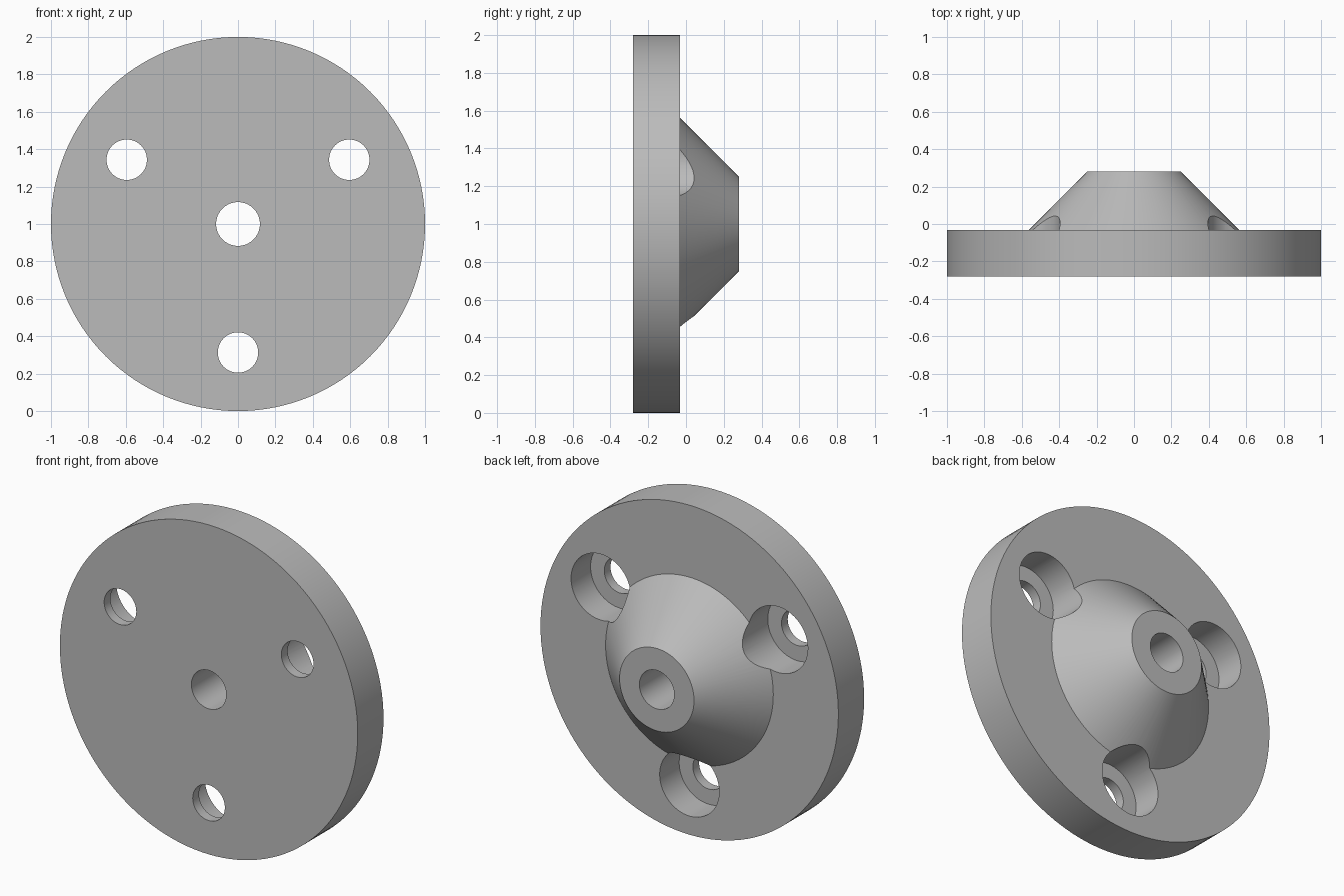
import bpy
import bmesh
from math import cos, sin, pi, radians

if "Cube" in bpy.data.objects:
    bpy.data.objects.remove(bpy.data.objects["Cube"], do_unlink=True)

FRONT, PLATE_BACK, BACK = -0.28, -0.033, 0.28
BORE_FLOOR = -0.22
BOLT_RADIUS = 0.687

grey = bpy.data.materials.new("plain grey")
grey.use_nodes = True
grey.diffuse_color = (0.5, 0.5, 0.5, 1)
grey.node_tree.nodes["Principled BSDF"].inputs["Base Color"].default_value = (0.5, 0.5, 0.5, 1)


def lathe(name, profile, segments, x=0, z=1):
    """Solid turned about a front-to-back axis from (radius, y) points."""
    bm = bmesh.new()
    rings = [[bm.verts.new((x + r * cos(2 * pi * i / segments), y,
                            z + r * sin(2 * pi * i / segments)))
              for i in range(segments)] for r, y in profile]
    for a, b in zip(rings, rings[1:]):
        for i in range(segments):
            j = (i + 1) % segments
            bm.faces.new((a[i], a[j], b[j], b[i]))
    bm.faces.new(rings[0])
    bm.faces.new(rings[-1])
    bmesh.ops.recalc_face_normals(bm, faces=bm.faces)
    mesh = bpy.data.meshes.new(name)
    bm.to_mesh(mesh)
    bm.free()
    mesh.materials.append(grey)
    obj = bpy.data.objects.new(name, mesh)
    bpy.context.collection.objects.link(obj)
    return obj


# Round plate with a conical hub on its back
flange = lathe("flange_with_hub", [(1, FRONT), (1, PLATE_BACK),
                                   (0.563, PLATE_BACK), (0.25, BACK)], 128)

# Centre bore and three counterbored bolt holes
cutters = [lathe("centre_bore_cutter", [(0.117, FRONT - 0.1), (0.117, BACK + 0.1)], 64)]
for angle in (30, 150, 270):
    a = radians(angle)
    cutters.append(lathe("bolt_hole_cutter",
                         [(0.108, FRONT - 0.1), (0.108, BORE_FLOOR),
                          (0.2, BORE_FLOOR), (0.2, BACK + 0.1)],
                         64, BOLT_RADIUS * cos(a), 1 + BOLT_RADIUS * sin(a)))

bpy.ops.object.select_all(action='DESELECT')
flange.select_set(True)
bpy.context.view_layer.objects.active = flange
for cutter in cutters:
    cut = flange.modifiers.new(cutter.name, 'BOOLEAN')
    cut.operation = 'DIFFERENCE'
    cut.solver = 'EXACT'
    cut.object = cutter
    bpy.ops.object.modifier_apply(modifier=cut.name)
    bpy.data.objects.remove(cutter, do_unlink=True)

bpy.ops.object.shade_smooth_by_angle(angle=radians(25))
